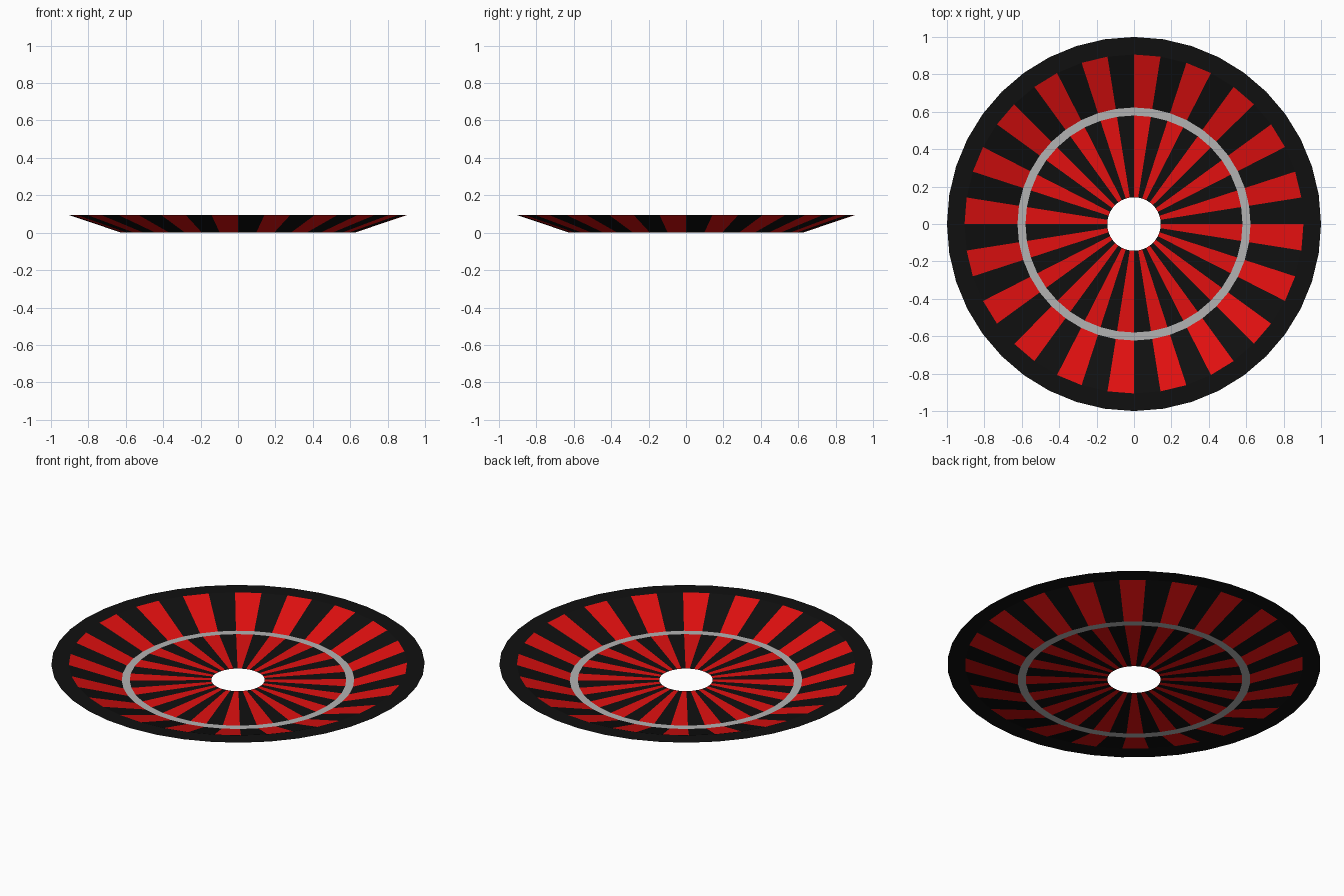
import bpy, bmesh, math

if "Cube" in bpy.data.objects:
    bpy.data.objects.remove(bpy.data.objects["Cube"])

SIDES = 40


def material(name, rgb):
    m = bpy.data.materials.new(name)
    m.diffuse_color = (*rgb, 1)
    m.use_nodes = True
    m.node_tree.nodes["Principled BSDF"].inputs["Base Color"].default_value = m.diffuse_color
    return m


black = material("black", (0.005, 0.005, 0.005))
red = material("red", (0.76, 0.005, 0.005))
grey = material("grey", (0.45, 0.45, 0.45))


def lathe(name, profile, mats):
    """Open sheet spun from (radius, z) points; sectors alternate through mats."""
    bm = bmesh.new()
    rings = []
    for r, z in profile:
        rings.append([bm.verts.new((r * math.cos(2 * math.pi * i / SIDES),
                                    r * math.sin(2 * math.pi * i / SIDES), z))
                      for i in range(SIDES)])
    for a, b in zip(rings, rings[1:]):
        for i in range(SIDES):
            j = (i + 1) % SIDES
            f = bm.faces.new((a[i], b[i], b[j], a[j]))
            f.material_index = i % len(mats)
    me = bpy.data.meshes.new(name)
    bm.to_mesh(me)
    bm.free()
    for m in mats:
        me.materials.append(m)
    ob = bpy.data.objects.new(name, me)
    bpy.context.collection.objects.link(ob)
    return ob


# Flat striped centre with the round hole
lathe("striped_centre", [(0.143, 0), (0.58, 0)], [black, red])
# Plain ring at the foot of the slope
lathe("grey_ring", [(0.58, 0), (0.623, 0)], [grey])
# Striped sloping wall
lathe("striped_slope", [(0.623, 0), (0.906, 0.095)], [black, red])
# Flat outer rim
lathe("outer_rim", [(0.906, 0.095), (1.0, 0.095)], [black])
